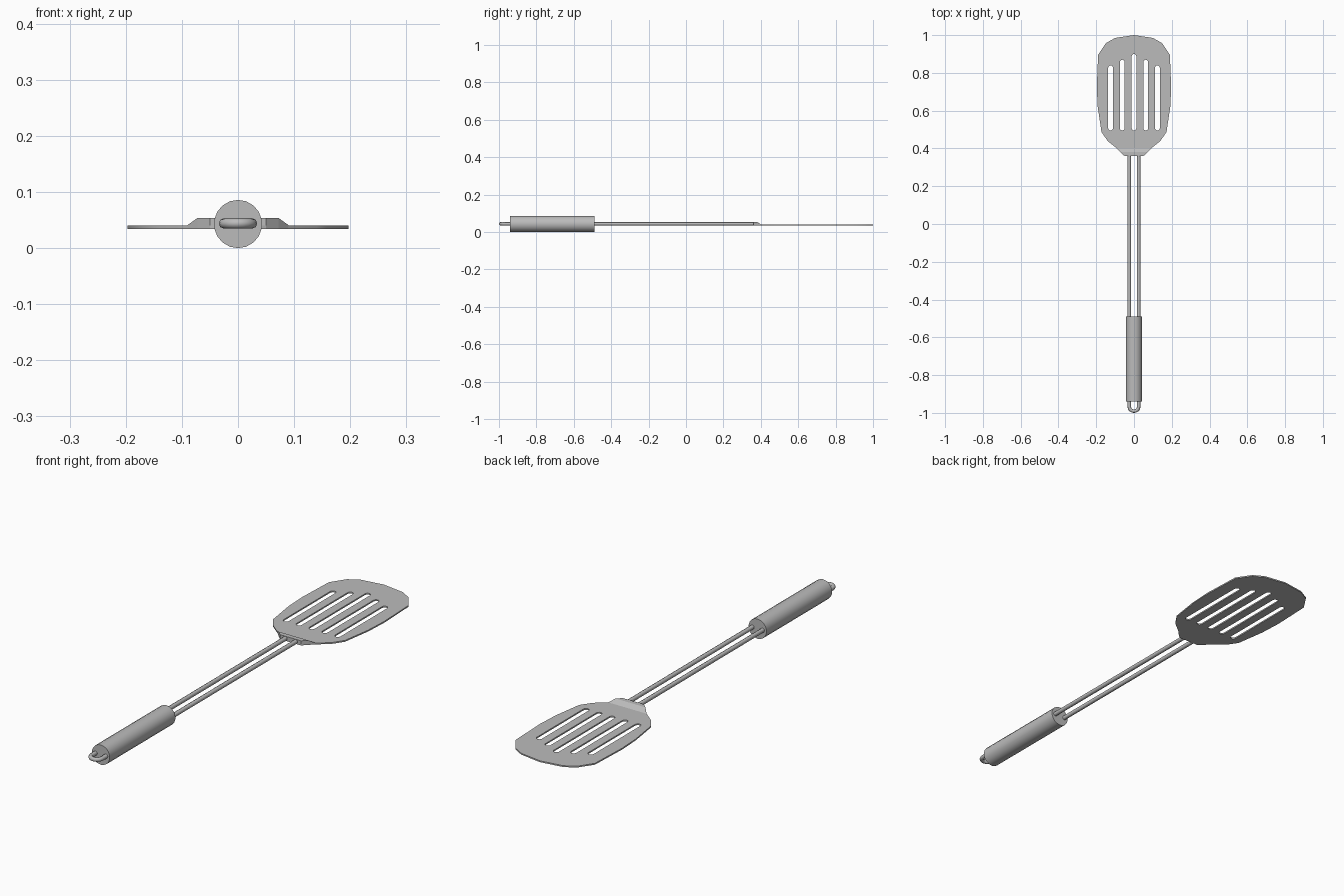
import bpy, bmesh, math

if "Cube" in bpy.data.objects:
    bpy.data.objects.remove(bpy.data.objects["Cube"])

steel = bpy.data.materials.new("brushed_grey")
steel.diffuse_color = (0.5, 0.5, 0.5, 1)
steel.use_nodes = True
steel.node_tree.nodes["Principled BSDF"].inputs["Base Color"].default_value = steel.diffuse_color


def add_curve(name, splines, dims):
    """Poly curve object from a list of (points, closed)."""
    cu = bpy.data.curves.new(name, 'CURVE')
    cu.dimensions = dims
    for pts, closed in splines:
        s = cu.splines.new('POLY')
        s.points.add(len(pts) - 1)
        for p, co in zip(s.points, pts):
            p.co = (*co, 1)
        s.use_cyclic_u = closed
    ob = bpy.data.objects.new(name, cu)
    bpy.context.collection.objects.link(ob)
    return ob


def to_mesh(ob):
    bpy.ops.object.select_all(action='DESELECT')
    ob.select_set(True)
    bpy.context.view_layer.objects.active = ob
    bpy.ops.object.convert(target='MESH')
    ob = bpy.context.object
    ob.data.materials.clear()
    ob.data.materials.append(steel)
    return ob


def arc(cx, cy, r, a0, a1, n, z=0):
    return [(cx + r * math.cos(math.radians(a0 + (a1 - a0) * i / n)),
             cy + r * math.sin(math.radians(a0 + (a1 - a0) * i / n)), z)
            for i in range(n + 1)]


# Blade: mirrored outline with five rounded slots, thin sheet
half = [(0.05, 0.36), (0.088, 0.398), (0.14, 0.44), (0.172, 0.487), (0.192, 0.62),
        (0.197, 0.72), (0.19, 0.895), (0.148, 0.958), (0.1, 0.985)]
outline = ([(x, y, 0) for x, y in half] + [(0, 1.0, 0)]
           + [(-x, y, 0) for x, y in reversed(half)])
splines = [(outline, True)]
w = 0.0125
for i in range(-2, 3):
    x, top = i * 0.062, 0.9 - 0.03 * abs(i)
    slot = arc(x, 0.495 + w, w, 180, 360, 6) + arc(x, top - w, w, 0, 180, 6)
    splines.append((slot, True))
blade = add_curve("blade", splines, '2D')
blade.data.fill_mode = 'BOTH'
blade.data.extrude = 0.003
blade.location.z = 0.037
to_mesh(blade)

# Neck: raised wedge joining blade and rods, (y, half width, top height)
bm = bmesh.new()
rows = []
for y, hw, top in [(0.36, 0.05, 0.054), (0.38, 0.072, 0.054), (0.402, 0.092, 0.0395)]:
    rows.append([bm.verts.new(c) for c in
                 [(-hw, y, 0.035), (hw, y, 0.035), (hw, y, top), (-hw, y, top)]])
for a, b in zip(rows, rows[1:]):
    for i in range(4):
        j = (i + 1) % 4
        bm.faces.new((a[i], a[j], b[j], b[i]))
bm.faces.new(rows[0])
bm.faces.new(rows[-1][::-1])
bmesh.ops.recalc_face_normals(bm, faces=bm.faces)
me = bpy.data.meshes.new("neck")
bm.to_mesh(me)
bm.free()
me.materials.append(steel)
bpy.context.collection.objects.link(bpy.data.objects.new("neck", me))

# Rod: one wire bent into a hanging loop behind the grip
path = [(-0.025, 0.37, 0.044)] + arc(0, -0.966, 0.025, 180, 360, 10, 0.044) + [(0.025, 0.37, 0.044)]
rod = add_curve("bent_rod", [(path, False)], '3D')
rod.data.bevel_depth = 0.0093
rod.data.bevel_resolution = 2
rod.data.use_fill_caps = True
to_mesh(rod)
bpy.ops.object.shade_smooth_by_angle(angle=math.radians(50))

# Grip: cylinder around the two rods
bpy.ops.mesh.primitive_cylinder_add(vertices=18, radius=0.043, depth=0.45,
                                    location=(0, -0.715, 0.043),
                                    rotation=(math.pi / 2, 0, 0))
grip = bpy.context.object
grip.name = "grip"
grip.data.materials.append(steel)
bpy.ops.object.shade_smooth_by_angle(angle=math.radians(30))
